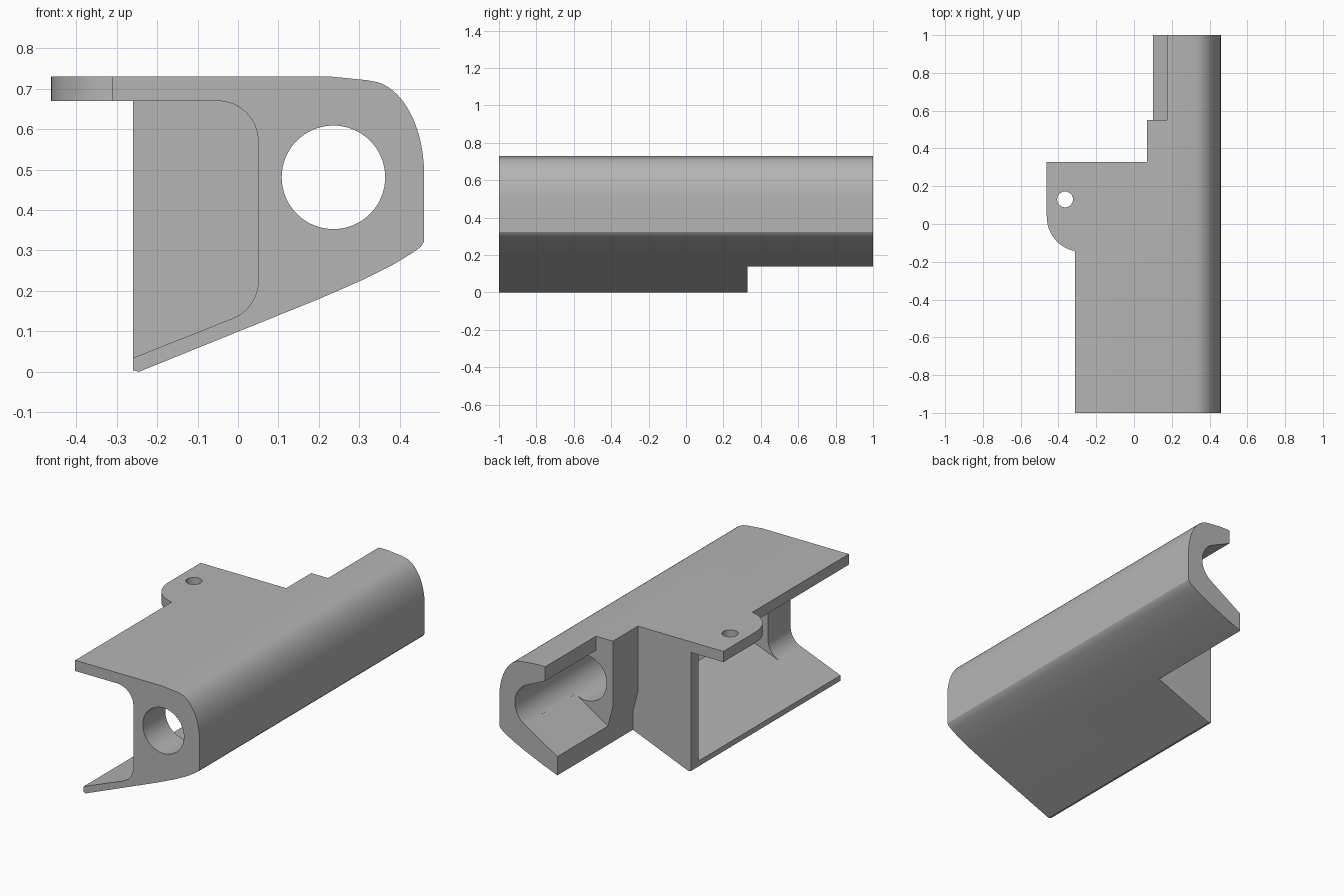
import bpy, bmesh
from math import cos, sin, radians

if "Cube" in bpy.data.objects:
    bpy.data.objects.remove(bpy.data.objects["Cube"])

grey = bpy.data.materials.new("plain grey")
grey.use_nodes = True
grey.diffuse_color = (0.46, 0.46, 0.46, 1)
grey.node_tree.nodes["Principled BSDF"].inputs["Base Color"].default_value = grey.diffuse_color


def arc(cx, cy, rx, ry, start, end, steps):
    angles = [radians(start + (end - start) * i / steps) for i in range(steps + 1)]
    return [(cx + rx * cos(a), cy + ry * sin(a)) for a in angles]


def prism(name, outline, low, high, axis="y"):
    """Extrude an outline along y (points are x, z) or along z (points are x, y)."""
    def place(p, d):
        return (p[0], d, p[1]) if axis == "y" else (p[0], p[1], d)
    bm = bmesh.new()
    face = bm.faces.new([bm.verts.new(place(p, low)) for p in outline])
    top = bmesh.ops.extrude_face_region(bm, geom=[face])
    offset = (0, high - low, 0) if axis == "y" else (0, 0, high - low)
    moved = [v for v in top["geom"] if isinstance(v, bmesh.types.BMVert)]
    bmesh.ops.translate(bm, verts=moved, vec=offset)
    bmesh.ops.recalc_face_normals(bm, faces=bm.faces)
    mesh = bpy.data.meshes.new(name)
    bm.to_mesh(mesh)
    bm.free()
    mesh.materials.append(grey)
    obj = bpy.data.objects.new(name, mesh)
    bpy.context.collection.objects.link(obj)
    return obj


def cut(target, name, outline, low, high, axis="y"):
    cutter = prism(name, outline, low, high, axis)
    cutter.hide_render = True
    mod = target.modifiers.new(name, "BOOLEAN")
    mod.operation = "DIFFERENCE"
    mod.solver = "EXACT"
    mod.object = cutter
    bpy.ops.object.select_all(action="DESELECT")
    target.select_set(True)
    bpy.context.view_layer.objects.active = target
    bpy.ops.object.modifier_apply(modifier=mod.name)
    bpy.data.objects.remove(cutter)


# Outer section: sloped underside, rounded nose, flat top plate
nose = arc(0.32, 0.49, 0.14, 0.23, 0, 80, 14)
section = [(-0.26, 0.004), (-0.245, 0), (0.2, 0.18), (0.31, 0.228), (0.38, 0.263),
           (0.43, 0.293), (0.452, 0.309), (0.46, 0.322), *nose,
           (0.32, 0.721), (0.23, 0.73), (-0.462, 0.73), (-0.462, 0.67), (-0.26, 0.67)]
body = prism("bracket_body", section, -1, 1)

# Top plate outline with the rounded mounting tab
tab_corner = arc(-0.282, 0.04, 0.18, 0.186, 261, 180, 12)
cut(body, "tab_outline", [(-0.7, -1.1), (-0.312, -1.1), (-0.312, -0.144), *tab_corner,
                          (-0.7, 0.04)], 0.6, 0.8, "z")
cut(body, "tab_hole", arc(-0.365, 0.13, 0.042, 0.042, 0, 345, 23), 0.6, 0.8, "z")

# Side channel with filleted inner corners, closed by the rear wall
channel = [(-0.4, -0.021), *arc(-0.05, 0.225, 0.1, 0.1, -69, 0, 8),
           *arc(-0.05, 0.57, 0.1, 0.1, 0, 90, 8), (-0.4, 0.67)]
cut(body, "channel", channel, -1.1, 0.26)

# Deeper pocket that opens the bore into the channel
pocket = [(-0.1, 0.3), (-0.014, 0.13), (0.21, 0.216), (0.34, 0.41), (0.35, 0.48),
          (0.29, 0.597), (0.14, 0.67), (-0.05, 0.67)]
cut(body, "pocket", pocket, -0.8, 0.26)

# Narrowed rear end
cut(body, "rear_step", [(-0.7, -0.2), (0.1, -0.2), (0.1, 0.245), (0.07, 0.36),
                        (0.07, 0.9), (-0.7, 0.9)], 0.328, 1.1)

# Full length bore and the flared opening behind it
cut(body, "bore", arc(0.236, 0.481, 0.128, 0.128, 0, 354.375, 63), -1.1, 1.1)
cut(body, "rear_opening", [(0, 0.245), (0.1, 0.245), (0.303, 0.372), (0.29, 0.597),
                           (0.175, 0.65), (0.175, 0.9), (0, 0.9)], 0.55, 1.1)

bpy.ops.object.select_all(action="DESELECT")
body.select_set(True)
bpy.context.view_layer.objects.active = body
bpy.ops.object.shade_smooth_by_angle(angle=radians(25))
